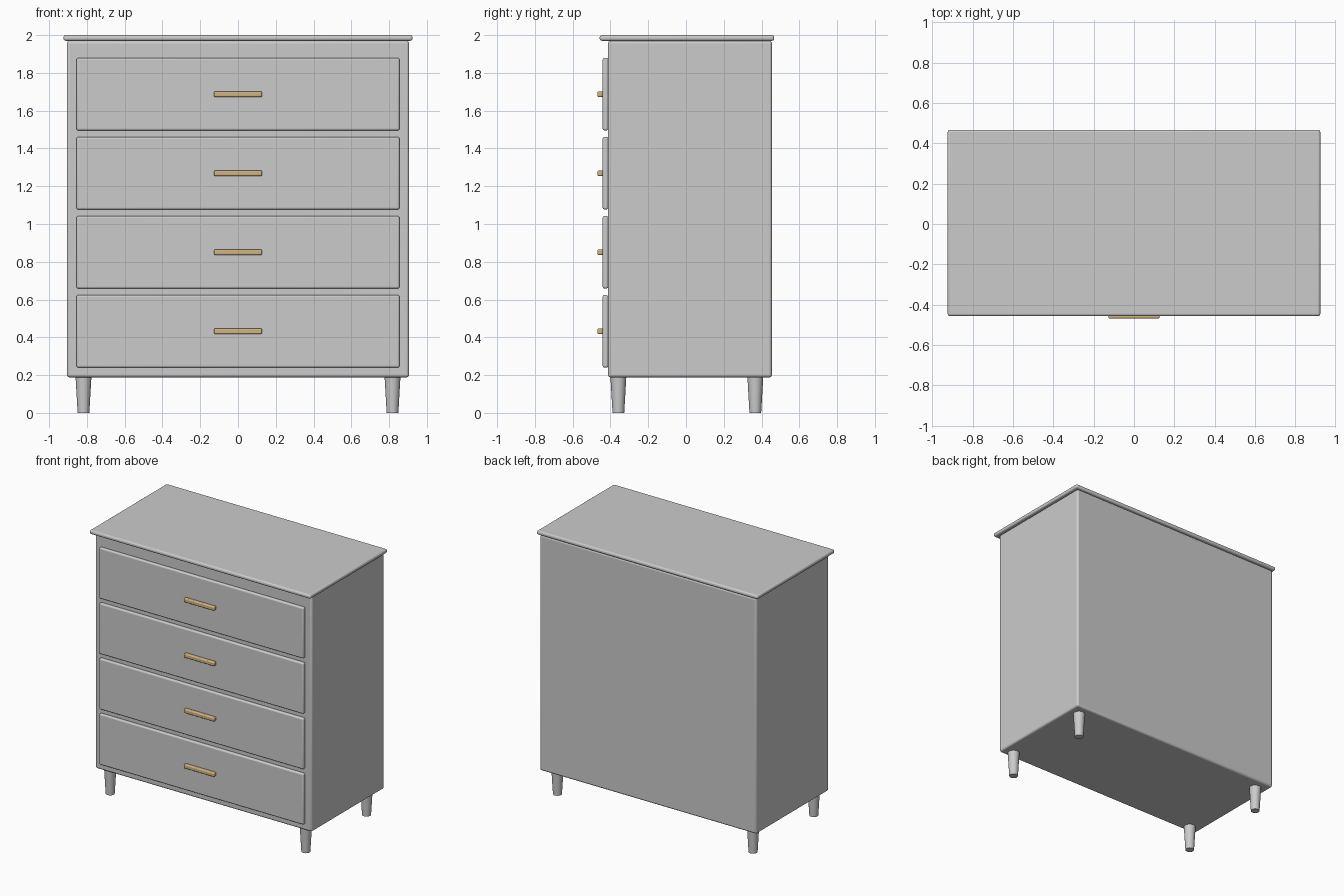
import bpy

if "Cube" in bpy.data.objects:
    bpy.data.objects.remove(bpy.data.objects["Cube"])

brass = bpy.data.materials.new("brass")
brass.diffuse_color = (0.62, 0.46, 0.22, 1)
brass.use_nodes = True
brass.node_tree.nodes["Principled BSDF"].inputs["Base Color"].default_value = brass.diffuse_color


def smooth(ob):
    bpy.ops.object.select_all(action='DESELECT')
    ob.select_set(True)
    bpy.context.view_layer.objects.active = ob
    bpy.ops.object.shade_smooth_by_angle()


def rounded_box(name, x, y, z, radius, material=None):
    """Box spanning the (min, max) ranges x, y, z with rounded edges."""
    centre = [(a + b) / 2 for a, b in (x, y, z)]
    bpy.ops.mesh.primitive_cube_add(size=1, location=centre)
    ob = bpy.context.object
    ob.name = name
    ob.scale = [b - a for a, b in (x, y, z)]
    bpy.ops.object.transform_apply(location=False, rotation=False, scale=True)
    bevel = ob.modifiers.new("rounding", 'BEVEL')
    bevel.width = radius
    bevel.segments = 4
    smooth(ob)
    if material:
        ob.data.materials.append(material)
    return ob


# carcass and overhanging top
rounded_box("body", (-0.906, 0.906), (-0.413, 0.455), (0.188, 1.97), 0.015)
rounded_box("top_panel", (-0.924, 0.924), (-0.457, 0.467), (1.97, 2.0), 0.012)

# four drawer fronts with bar handles
for i in range(4):
    z = 0.432 + i * 0.4185
    rounded_box(f"drawer_{i + 1}", (-0.855, 0.855), (-0.441, -0.412),
                (z - 0.192, z + 0.192), 0.01)
    rounded_box(f"handle_{i + 1}", (-0.127, 0.127), (-0.469, -0.440),
                (z - 0.015, z + 0.015), 0.007, brass)

# tapered round legs
for side, x in (("left", -0.818), ("right", 0.818)):
    for end, y in (("front", -0.358), ("back", 0.367)):
        bpy.ops.mesh.primitive_cone_add(vertices=32, radius1=0.031, radius2=0.042,
                                        depth=0.19, location=(x, y, 0.095))
        leg = bpy.context.object
        leg.name = f"{end}_{side}_leg"
        smooth(leg)
